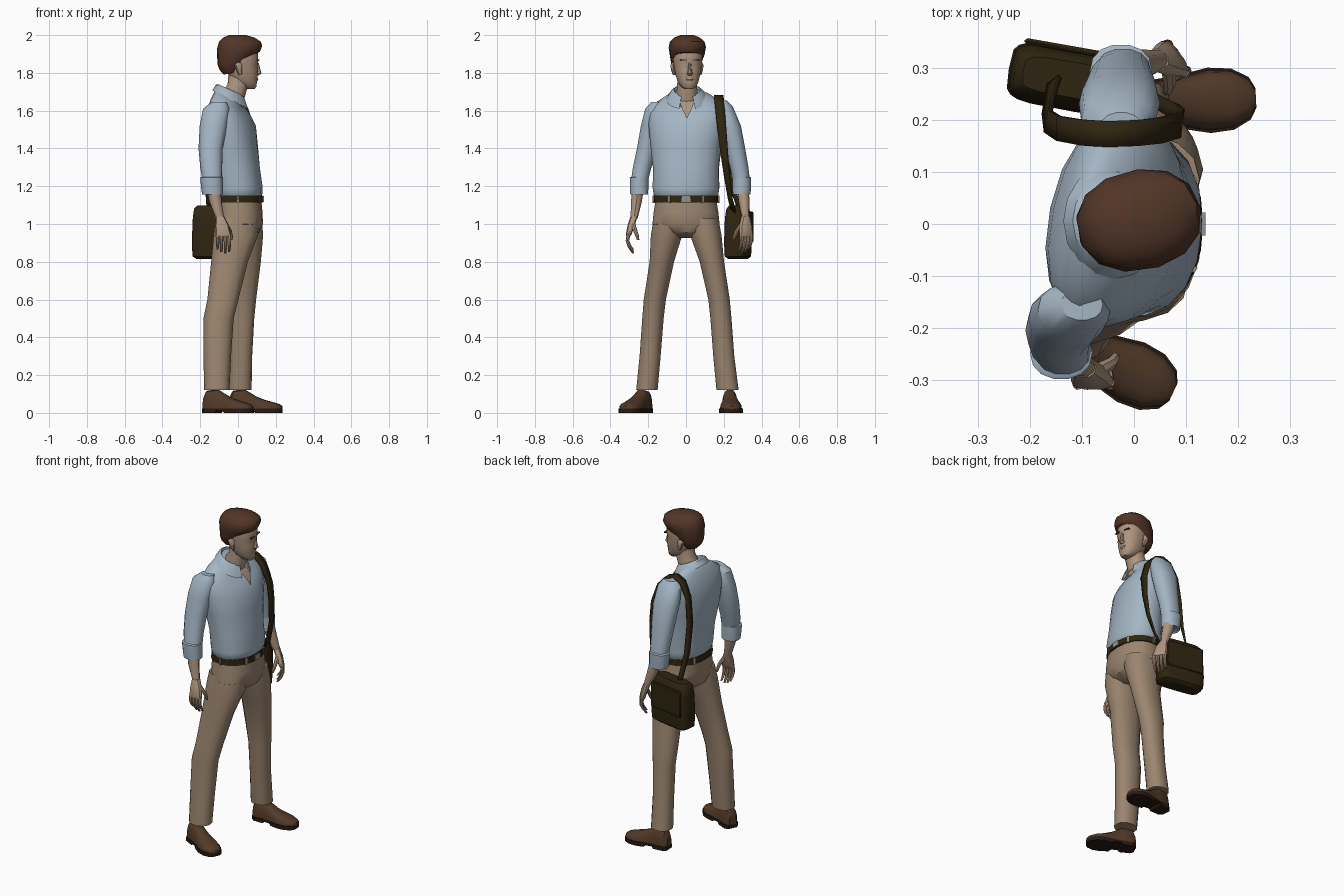
import bpy, bmesh, math
from mathutils import Vector, Matrix


def material(name, r, g, b):
    m = bpy.data.materials.new(name)
    m.diffuse_color = (r, g, b, 1)
    return m


SHIRT = material("shirt_blue", 0.37, 0.46, 0.55)
SKIN = material("skin", 0.42, 0.30, 0.21)
TROUSER = material("trouser_tan", 0.33, 0.235, 0.16)
HAIR = material("hair_brown", 0.085, 0.036, 0.02)
SHOE = material("shoe_brown", 0.085, 0.042, 0.022)
LEATHER = material("dark_leather", 0.028, 0.018, 0.005)
SOLE = material("sole_dark", 0.02, 0.011, 0.006)
METAL = material("buckle_grey", 0.30, 0.29, 0.26)


def finish(name, bm, mat):
    bmesh.ops.recalc_face_normals(bm, faces=bm.faces)
    me = bpy.data.meshes.new(name)
    bm.to_mesh(me)
    bm.free()
    me.materials.append(mat)
    ob = bpy.data.objects.new(name, me)
    bpy.context.collection.objects.link(ob)
    return ob


def skin_rings(name, rings, mat, closed=True, cap=True, matrix=None):
    """Bridge lists of points into a surface."""
    bm = bmesh.new()
    vs = [[bm.verts.new(p) for p in ring] for ring in rings]
    n = len(vs[0])
    for a, b in zip(vs, vs[1:]):
        for i in range(n if closed else n - 1):
            j = (i + 1) % n
            bm.faces.new((a[i], a[j], b[j], b[i]))
    if cap:
        bm.faces.new(vs[0])
        bm.faces.new(vs[-1])
    if matrix:
        bm.transform(matrix)
    return finish(name, bm, mat)


def loft(name, rings, mat, n=14, power=2.2, cap=True, matrix=None):
    """Rings are (x, y, z, rx, ry, yaw degrees, slope along x)."""
    out = []
    for r in rings:
        x, y, z, rx, ry, yaw, slope = (tuple(r) + (0, 0))[:7]
        rot = Matrix.Rotation(math.radians(yaw), 3, 'Z')
        pts = []
        for i in range(n):
            a = 2 * math.pi * i / n
            c, s = math.cos(a), math.sin(a)
            lx = rx * math.copysign(abs(c) ** (2 / power), c)
            ly = ry * math.copysign(abs(s) ** (2 / power), s)
            pts.append(rot @ Vector((lx, ly, slope * lx)) + Vector((x, y, z)))
        out.append(pts)
    return skin_rings(name, out, mat, True, cap, matrix)


def box(name, center, size, mat, matrix=None):
    bm = bmesh.new()
    bmesh.ops.create_cube(bm, size=1)
    bm.transform((matrix or Matrix()) @ Matrix.Translation(center) @ Matrix.Diagonal((*size, 1)))
    return finish(name, bm, mat)


# Shirt body
loft("shirt_body", [
    (0, 0, 1.14, .118, .160), (0, 0, 1.155, .128, .174), (0, 0, 1.19, .131, .178, -2),
    (-.012, 0, 1.30, .128, .176, -5), (-.028, 0, 1.42, .130, .190, -9),
    (-.038, .005, 1.52, .126, .205, -12), (-.05, .008, 1.59, .107, .205, -12, -.1),
    (-.052, .01, 1.635, .085, .185, -12, -.3), (-.05, .01, 1.67, .07, .125, -10, -.5),
    (-.045, .006, 1.695, .055, .06, -6, -.6)], SHIRT, 18)

# Collar folded over, open at the front
collar = []
for rx, ry, lift, drop in ((.062, .062, -.02, -.45), (.067, .07, .025, -.45),
                           (.08, .088, .012, -.5), (.098, .112, -.028, -.52)):
    ring = []
    for i in range(15):
        a = math.radians(22 + 316 * i / 14)
        lx = rx * math.cos(a)
        ring.append((-.038 + lx, .006 + ry * math.sin(a), 1.685 + lift + drop * lx))
    collar.append(ring)
skin_rings("collar", collar, SHIRT, closed=False, cap=False)

# Skin at the open neckline
skin_rings("neck_opening", [
    [(.03, -.035, 1.65), (.03, .045, 1.65)], [(.062, -.022, 1.615), (.062, .032, 1.615)],
    [(.086, .003, 1.56), (.086, .007, 1.56)]], SKIN, closed=False, cap=False)

# Neck and head
loft("neck", [(-.04, .005, 1.60, .065, .07), (-.025, .005, 1.68, .058, .057, 0, -.3),
              (.0, .006, 1.74, .055, .054), (.0, .006, 1.80, .05, .05)], SKIN)
HEAD = Matrix.Translation((0, .006, 0)) @ Matrix.Rotation(math.radians(8), 4, 'Z')
loft("head", [
    (.068, 0, 1.716, .022, .024), (.055, 0, 1.727, .044, .04), (.037, 0, 1.752, .064, .055),
    (.028, 0, 1.785, .077, .064), (.02, 0, 1.82, .087, .071), (.017, 0, 1.845, .087, .074),
    (.015, 0, 1.86, .094, .076), (.012, 0, 1.90, .095, .077), (.01, 0, 1.95, .085, .07),
    (.005, 0, 1.98, .04, .035)], SKIN, 16, 2.3, matrix=HEAD)
loft("nose", [(.098, 0, 1.786, .012, .012), (.106, 0, 1.797, .02, .016),
              (.106, 0, 1.808, .016, .011), (.099, 0, 1.852, .012, .008)], SKIN, 8, 2, matrix=HEAD)
loft("lips", [(.098, 0, 1.757, .005, .016), (.101, 0, 1.766, .008, .021),
              (.101, 0, 1.773, .006, .014)], SKIN, 8, 2, matrix=HEAD)
for side, label in ((-1, "right"), (1, "left")):
    loft(label + "_ear", [(.002, side * .07, 1.79, .008, .007), (-.004, side * .075, 1.815, .015, .01),
                          (-.008, side * .077, 1.84, .02, .012), (-.006, side * .074, 1.856, .01, .007)],
         SKIN, 8, 2, matrix=HEAD)
    box(label + "_eyebrow", (.103, side * .034, 1.868), (.012, .034, .006), HAIR, HEAD)

# Hair cap with a lower nape and a swept front
loft("hair", [
    (-.035, 0, 1.80, .042, .052, 0, .2), (-.03, 0, 1.835, .067, .074, 0, .3),
    (-.02, 0, 1.865, .088, .084, 0, .25), (.003, 0, 1.897, .114, .092, 0, .13),
    (.01, 0, 1.935, .121, .097, 4, .06), (.012, 0, 1.965, .113, .090, 8),
    (.005, 0, 1.987, .085, .066, 8), (-.002, 0, 2.0, .045, .034, 8)], HAIR, 13, matrix=HEAD)

# Sleeves, rolled cuffs and forearms
ARMS = {
    "right": [(-.10, -.155, 1.645, .04, .03), (-.115, -.165, 1.61, .07, .052),
              (-.13, -.182, 1.52, .073, .058), (-.145, -.205, 1.40, .064, .056),
              (-.142, -.232, 1.30, .058, .05), (-.135, -.248, 1.22, .052, .046)],
    "left": [(-.025, .185, 1.655, .04, .03), (-.03, .20, 1.62, .072, .05),
             (-.028, .232, 1.52, .078, .06), (-.025, .255, 1.42, .07, .056),
             (-.025, .28, 1.31, .06, .05), (-.02, .295, 1.22, .053, .046)]}
FOREARMS = {
    "right": [(-.135, -.25, 1.24, .038, .036), (-.12, -.262, 1.12, .033, .03), (-.095, -.275, 1.03, .022, .02)],
    "left": [(-.018, .298, 1.24, .038, .036), (.012, .307, 1.12, .033, .03), (.045, .315, 1.03, .022, .02)]}
for label in ARMS:
    loft(label + "_sleeve", ARMS[label], SHIRT)
    x, y = ARMS[label][-1][:2]
    loft(label + "_cuff", [(x, y, 1.16, .046, .04), (x, y, 1.155, .055, .048), (x - .003, y, 1.20, .058, .05),
                           (x - .005, y, 1.245, .06, .051), (x - .005, y, 1.25, .05, .043)], SHIRT)
    loft(label + "_forearm", FOREARMS[label], SKIN, 10, 2)

# Hands: relaxed palm, four fingers and a thumb, relative to the wrist
for label, side, yaw in (("right", -1, 0), ("left", 1, -55)):
    M = (Matrix.Translation(FOREARMS[label][-1][:3]) @ Matrix.Rotation(math.radians(yaw), 4, 'Z')
         @ Matrix.Diagonal((1, side, 1, 1)))
    loft(label + "_palm", [(0, 0, .01, .022, .02), (.01, .015, -.035, .036, .02),
                           (.016, .028, -.085, .042, .016), (.016, .03, -.095, .036, .011)],
         SKIN, 10, 2.5, matrix=M)
    for i in range(4):
        fx, drop = -.014 + .0205 * i, (.02, .006, 0, .008)[i]
        loft(f"{label}_finger_{i + 1}", [
            (fx, .028, -.08, .011, .011), (fx + .001, .035, -.118, .0095, .0095),
            (fx + .001, .024, -.155 + drop * .6, .0085, .0085),
            (fx, .005, -.185 + drop, .006, .006)], SKIN, 7, 2, matrix=M)
    loft(label + "_thumb", [(.025, .008, -.025, .016, .014), (.05, -.006, -.065, .012, .012),
                            (.058, -.017, -.095, .010, .010), (.06, -.022, -.115, .006, .006)],
         SKIN, 7, 2, matrix=M)

# Trousers
loft("trouser_hips", [(0, 0, .925, .06, .05), (.002, 0, .955, .112, .12), (.003, 0, 1.0, .129, .18),
                      (.002, 0, 1.06, .128, .174), (0, 0, 1.14, .122, .161)], TROUSER, 18, 2.3)
LEGS = {
    "right": [(-.005, -.085, 1.03, .115, .088), (-.012, -.103, .94, .118, .085), (-.045, -.128, .80, .097, .066),
              (-.08, -.165, .60, .082, .06), (-.103, -.175, .50, .08, .058), (-.11, -.19, .30, .073, .057),
              (-.112, -.207, .12, .067, .058)],
    "left": [(.008, .085, 1.03, .118, .088), (.016, .105, .94, .117, .085), (.03, .137, .80, .091, .066),
             (.02, .175, .60, .076, .058), (.02, .185, .50, .066, .057), (.015, .20, .30, .06, .057),
             (.01, .22, .12, .062, .06)]}
for label, rings in LEGS.items():
    loft(label + "_trouser_leg", rings, TROUSER)

# Belt, loops and buckle
loft("belt", [(0, 0, 1.113, .126, .165), (0, 0, 1.113, .133, .172),
              (0, 0, 1.15, .131, .169), (0, 0, 1.15, .122, .16)], LEATHER, 24)
box("buckle", (.133, 0, 1.132), (.009, .045, .03), METAL)
for i in range(6):
    a = math.radians(30 + 60 * i)
    M = Matrix.Translation((.129 * math.cos(a), .169 * math.sin(a), 1.131)) @ Matrix.Rotation(a, 4, 'Z')
    box(f"belt_loop_{i + 1}", (.003, 0, 0), (.012, .012, .04), TROUSER, M)

# Shoes: (distance from heel, half width, top height, sole underside)
SECTIONS = [(0, .024, .085, 0), (.018, .04, .118, 0), (.08, .043, .125, 0), (.088, .043, .12, .012),
            (.125, .047, .098, .012), (.14, .05, .088, 0), (.19, .06, .068, 0), (.235, .056, .056, 0),
            (.268, .038, .046, 0), (.28, .016, .036, 0)]
for label, spot, yaw in (("right", (-.178, -.205, 0), -25), ("left", (-.045, .228, 0), 3)):
    M = Matrix.Translation(spot) @ Matrix.Rotation(math.radians(yaw), 4, 'Z')
    upper, sole = [], []
    for s, w, h, low in SECTIONS:
        upper.append([(s, w * .97 * math.copysign(abs(math.cos(a)) ** .75, math.cos(a)),
                       .02 + (h - .02) * math.sin(a) ** .8)
                      for a in (math.pi * k / 8 for k in range(8))] + [(s, -w * .97, .02)])
        w += .003
        sole.append([(s, w, low), (s, w, .024), (s, -w, .024), (s, -w, low)])
    skin_rings(label + "_shoe", upper, SHOE, matrix=M)
    skin_rings(label + "_sole", sole, SOLE, matrix=M)

# Shoulder bag with flap
B = Matrix.Translation((-.105, .275, 0)) @ Matrix.Rotation(math.radians(-10), 4, 'Z')
loft("bag", [(0, 0, .815, .115, .04), (0, 0, .828, .134, .056), (0, 0, .90, .138, .06),
             (0, 0, 1.03, .133, .056), (0, 0, 1.08, .127, .048), (0, 0, 1.098, .11, .034)],
     LEATHER, 20, 5, matrix=B)
flap = box("bag_flap", (0, .058, .985), (.235, .012, .16), LEATHER, B)
flap.modifiers.new("soft_edge", 'BEVEL').width = .005

# Strap over the shoulder: (x, y, z, half width, twist degrees)
STRAP = [(.015, .255, 1.06, .013, 50), (.045, .235, 1.13, .013, 40), (.078, .217, 1.25, .015, 20),
         (.09, .202, 1.38, .02, 8), (.086, .19, 1.50, .024, 0), (.05, .18, 1.61, .025, 0),
         (.005, .175, 1.66, .025, 0), (-.05, .173, 1.677, .025, 0), (-.10, .176, 1.655, .025, 0),
         (-.145, .184, 1.57, .024, 0), (-.165, .197, 1.42, .022, 10), (-.165, .225, 1.25, .017, 30),
         (-.155, .27, 1.12, .014, 50), (-.15, .285, 1.06, .014, 60)]
rows = []
for x, y, z, w, t in STRAP:
    d = Vector((math.sin(math.radians(t)), math.cos(math.radians(t)), 0)) * w
    rows.append([Vector((x, y, z)) - d, Vector((x, y, z)) + d])
strap = skin_rings("bag_strap", rows, LEATHER, closed=False, cap=False)
mod = strap.modifiers.new("thickness", 'SOLIDIFY')
mod.thickness, mod.offset = .01, 0

# Smooth shading with crisp folds
for ob in bpy.context.scene.objects:
    ob.select_set(True)
bpy.context.view_layer.objects.active = strap
bpy.ops.object.shade_smooth_by_angle(angle=math.radians(38))
